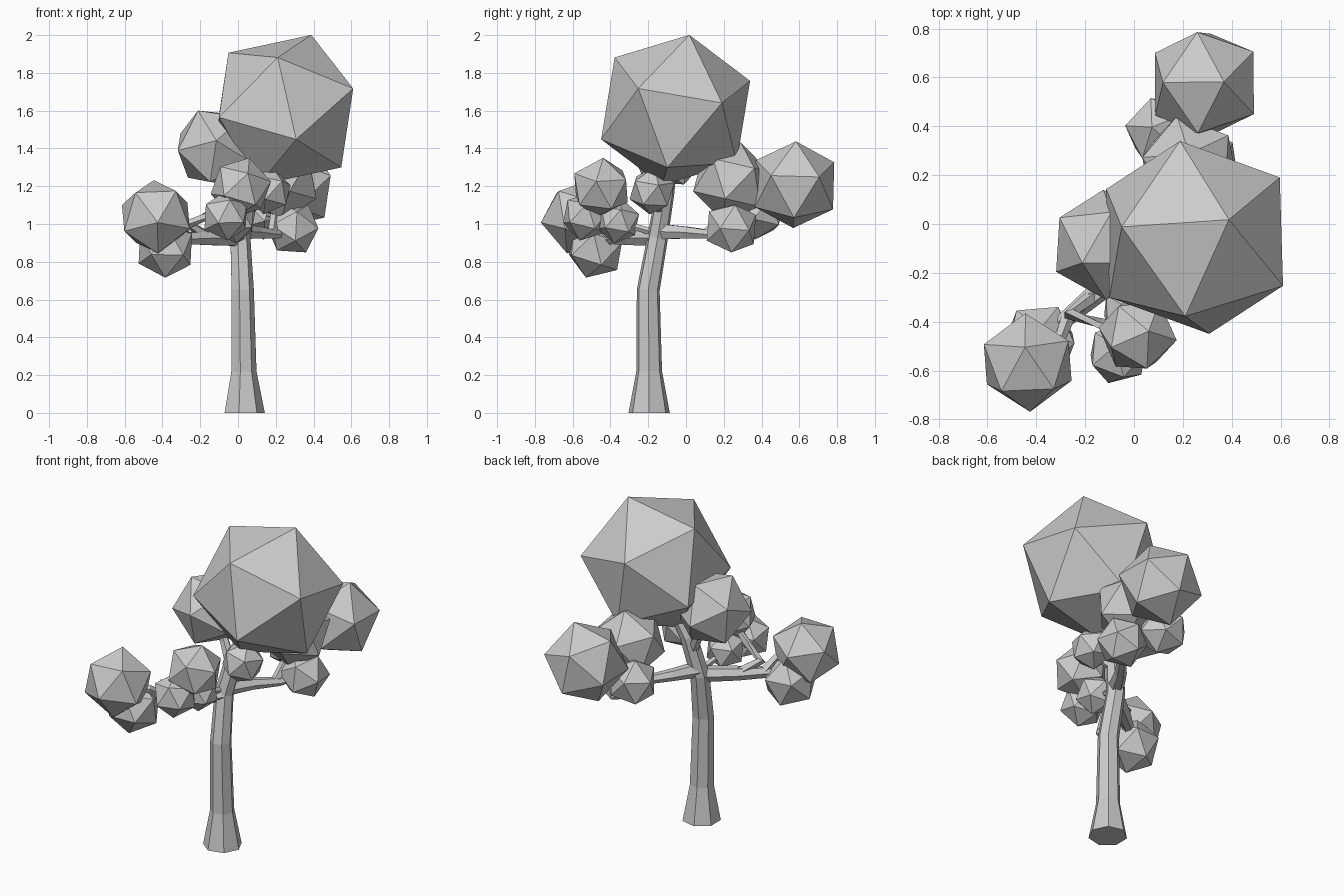
import bpy, bmesh, math
from mathutils import Vector, Matrix

if "Cube" in bpy.data.objects:
    bpy.data.objects.remove(bpy.data.objects["Cube"])


def limb(name, pts, sides=6):
    """Tapered faceted tube; each point is (x, y, z, radius)."""
    bm = bmesh.new()
    P = [Vector(p[:3]) for p in pts]
    rings = []
    for i, p in enumerate(pts):
        t = (P[min(i + 1, len(P) - 1)] - P[max(i - 1, 0)]).normalized()
        if p[2] == 0:
            t = Vector((0, 0, 1))
        ref = Vector((1, 0, 0)) if abs(t.x) < 0.8 else Vector((0, 1, 0))
        v = t.cross(ref).normalized()
        u = v.cross(t)
        rings.append([bm.verts.new(P[i] + p[3] * (math.cos(a) * u + math.sin(a) * v))
                      for a in (2 * math.pi * k / sides for k in range(sides))])
    for r0, r1 in zip(rings, rings[1:]):
        for k in range(sides):
            n = (k + 1) % sides
            bm.faces.new((r0[k], r0[n], r1[n], r1[k]))
    bm.faces.new(rings[0])
    bm.faces.new(rings[-1])
    bmesh.ops.recalc_face_normals(bm, faces=bm.faces)
    me = bpy.data.meshes.new(name)
    bm.to_mesh(me)
    bm.free()
    bpy.context.collection.objects.link(bpy.data.objects.new(name, me))


def foliage(name, center, radius, a, b):
    """Icosahedron with one corner toward a and a neighbouring corner toward b."""
    z = Vector(a).normalized()
    y = z.cross(Vector(b)).normalized()
    x = y.cross(z)
    rot = Matrix((x, y, z)).transposed().to_4x4()
    bm = bmesh.new()
    bmesh.ops.create_icosphere(bm, subdivisions=1, radius=radius,
                               matrix=Matrix.Translation(center) @ rot)
    me = bpy.data.meshes.new(name)
    bm.to_mesh(me)
    bm.free()
    bpy.context.collection.objects.link(bpy.data.objects.new(name, me))


# Trunk with flared foot
limb("trunk", [(.03, -.195, 0, .112), (.028, -.195, .22, .07), (.022, -.2, .65, .062),
               (.01, -.15, .93, .056), (.06, -.11, 1.17, .05), (.15, -.08, 1.35, .035)], 7)

# Branches and twigs
limb("left_branch", [(.01, -.16, .925, .048), (-.16, -.29, .925, .042), (-.28, -.39, .925, .034),
                     (-.37, -.47, .89, .024)])
limb("left_twig_outer", [(-.27, -.38, .93, .03), (-.3, -.46, .99, .026), (-.42, -.55, 1.03, .018)], 5)
limb("left_branch_upper", [(-.16, -.29, .93, .032), (-.26, -.37, 1.0, .03), (-.13, -.41, 1.06, .024),
                           (.01, -.45, 1.18, .016)], 5)
limb("left_twig_inner", [(-.13, -.41, 1.05, .022), (-.065, -.52, 1.04, .015)], 5)
limb("right_branch", [(.01, -.15, .96, .048), (.1, .0, .955, .036), (.2, .13, .945, .026),
                      (.28, .24, .97, .018)])
limb("right_branch_upper", [(.18, .11, .95, .026), (.2, .24, 1.1, .024), (.27, .52, 1.2, .018)], 5)
limb("right_twig", [(.2, .2, 1.05, .02), (.1, .38, 1.06, .014)], 5)
limb("crown_branch", [(.04, -.12, 1.08, .035), (-.03, -.09, 1.22, .028), (-.12, -.08, 1.38, .02)])
limb("front_twig", [(.03, -.12, 1.05, .028), (.1, -.15, 1.1, .022), (.16, -.18, 1.17, .015)], 5)
limb("low_twig", [(.01, -.15, .95, .022), (-.03, -.36, 1.01, .014)], 5)

# Foliage clumps: centre, radius, two corner directions
clumps = {
    "crown": ((.248, -.055, 1.603), .428, (.135, .07, .3825), (-.065, .395, .1425)),
    "upper_left": ((-.12, -.085, 1.405), .228, (-.175, .105, .07), (-.19, -.105, -.015)),
    "back": ((.288, .575, 1.208), .243, (.08, .007, .23), (-.035, .197, .09)),
    "back_inner": ((.225, .24, 1.225), .214, (0, .045, .195), (-.04, .17, .06)),
    "right_low": ((.29, .24, .98), .148, (-.08, -.02, -.115), (.06, 0, -.12)),
    "back_low": ((.105, .38, 1.06), .147, (-.125, .02, .03), (-.02, .13, .04)),
    "front_right": ((.16, -.18, 1.175), .127, (.02, .01, .1), (.1, .03, .04)),
    "front": ((.015, -.45, 1.192), .165, (.04, .01, .14), (.155, -.025, .03)),
    "front_low": ((-.065, -.53, 1.04), .132, (-.01, .03, .12), (-.1, -.04, .08)),
    "left": ((-.435, -.567, 1.038), .204, (-.01, .06, .185), (-.01, .195, .045)),
    "left_low": ((-.385, -.48, .87), .162, (0, -.045, -.14), (-.015, .15, -.08)),
    "front_inner": ((-.02, -.36, 1.015), .12, (.02, .09, .03), (.08, .02, .05)),
}
for part, spec in clumps.items():
    foliage("foliage_" + part, *spec)
